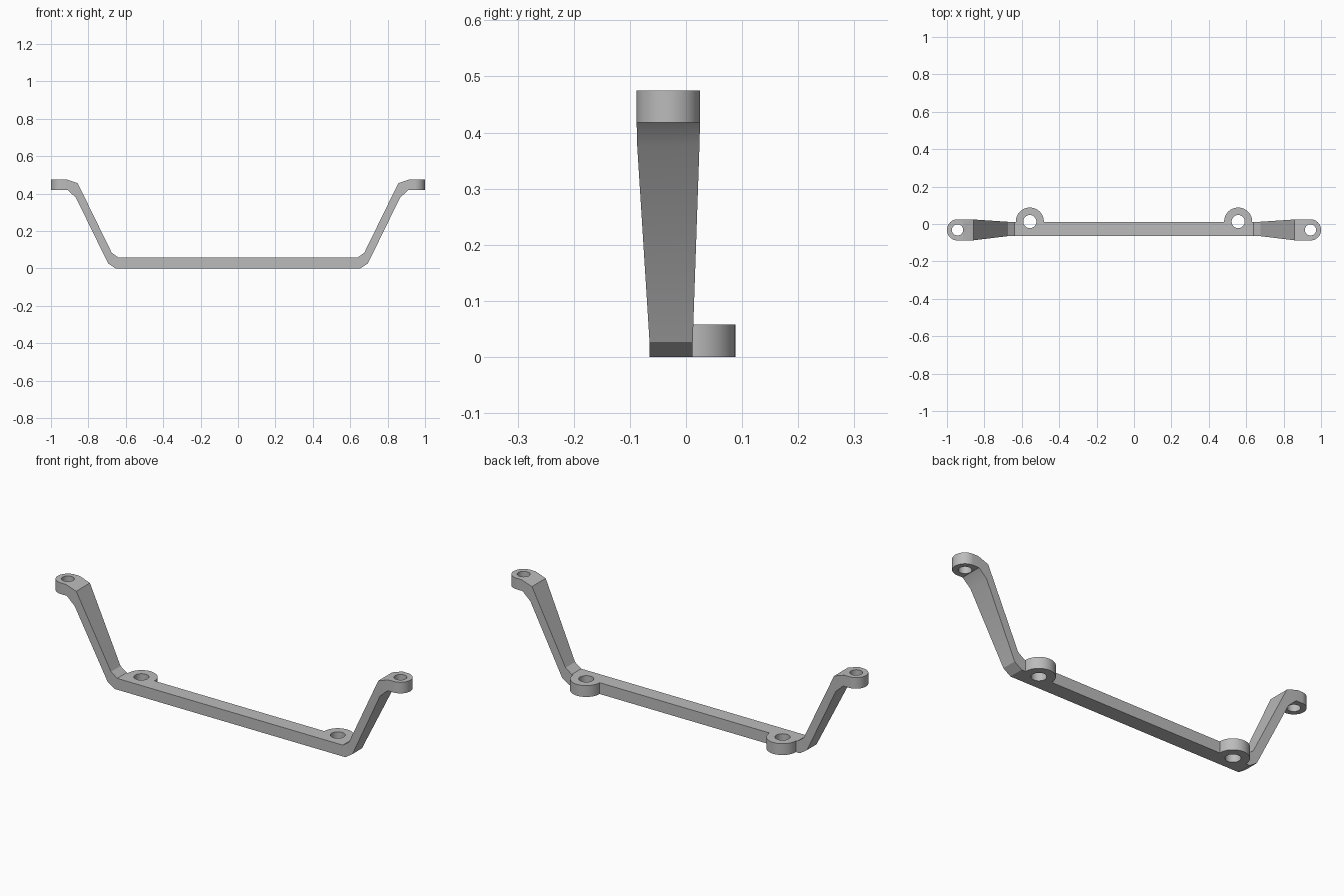
import bpy, bmesh, math

cube = bpy.data.objects.get("Cube")
if cube:
    bpy.data.objects.remove(cube, do_unlink=True)

grey = bpy.data.materials.new("mid_grey")
grey.use_nodes = True
colour = (0.5, 0.5, 0.5, 1)
grey.diffuse_color = colour
grey.node_tree.nodes["Principled BSDF"].inputs["Base Color"].default_value = colour

THICK = 0.058                      # bar and lug thickness
EYE_X, EYE_Y, EYE_R = 0.9435, -0.0315, 0.0565
LUG_X, LUG_Y, LUG_R = 0.557, 0.013, 0.075
END_LOW, END_HIGH = 0.418, 0.475


def new_object(name, bm):
    bmesh.ops.recalc_face_normals(bm, faces=bm.faces)
    mesh = bpy.data.meshes.new(name)
    bm.to_mesh(mesh)
    bm.free()
    mesh.materials.append(grey)
    obj = bpy.data.objects.new(name, mesh)
    bpy.context.collection.objects.link(obj)
    return obj


def cylinder(name, x, y, z, radius, depth):
    bm = bmesh.new()
    bmesh.ops.create_cone(bm, cap_ends=True, segments=48, radius1=radius,
                          radius2=radius, depth=depth)
    bmesh.ops.translate(bm, verts=bm.verts, vec=(x, y, z))
    return new_object(name, bm)


def combine(target, tool, operation):
    mod = target.modifiers.new(operation.lower(), 'BOOLEAN')
    mod.operation, mod.solver, mod.object = operation, 'EXACT', tool
    bpy.context.view_layer.objects.active = target
    bpy.ops.object.modifier_apply(modifier=mod.name)
    bpy.data.objects.remove(tool, do_unlink=True)


# Cross-sections of one half: low x, low z, high x, high z, middle y, half width
BAR_Y, BAR_W = -0.0265, 0.0385
half = [
    (0.655, 0, 0.64, THICK, BAR_Y, BAR_W),
    (0.695, 0.027, 0.675, 0.083, BAR_Y, BAR_W),
    (0.866, 0.377, 0.857, 0.455, EYE_Y, EYE_R - 0.001),
    (0.91, END_LOW, 0.915, END_HIGH, EYE_Y, EYE_R),
]
# Rounded tip around the end eye
STEPS = 18
for i in range(STEPS + 1):
    t = math.radians(88) * i / STEPS
    x = EYE_X + EYE_R * math.sin(t)
    half.append((x, END_LOW, x, END_HIGH, EYE_Y, EYE_R * math.cos(t)))

mirrored = [(-a, b, -c, d, y, w) for a, b, c, d, y, w in reversed(half)]

# Bent strap lofted through all the sections
bm = bmesh.new()
rings = []
for xl, zl, xh, zh, y, w in mirrored + half:
    rings.append([bm.verts.new(p) for p in (
        (xl, y - w, zl), (xl, y + w, zl), (xh, y + w, zh), (xh, y - w, zh))])
for a, b in zip(rings, rings[1:]):
    for k in range(4):
        n = (k + 1) % 4
        bm.faces.new((a[k], a[n], b[n], b[k]))
bm.faces.new(rings[0])
bm.faces.new(rings[-1])
bracket = new_object("mounting_bracket", bm)

# Rear lugs, then the screw holes through lugs and end eyes
for side in (-1, 1):
    combine(bracket, cylinder("lug", side * LUG_X, LUG_Y, THICK / 2, LUG_R, THICK), 'UNION')
for side in (-1, 1):
    combine(bracket, cylinder("lug_hole", side * LUG_X, LUG_Y, THICK / 2, 0.035, 0.3), 'DIFFERENCE')
    combine(bracket, cylinder("eye_hole", side * EYE_X, EYE_Y, END_LOW, 0.03, 0.3), 'DIFFERENCE')

bpy.ops.object.select_all(action='DESELECT')
bracket.select_set(True)
bpy.context.view_layer.objects.active = bracket
bpy.ops.object.shade_smooth_by_angle(angle=math.radians(25))
